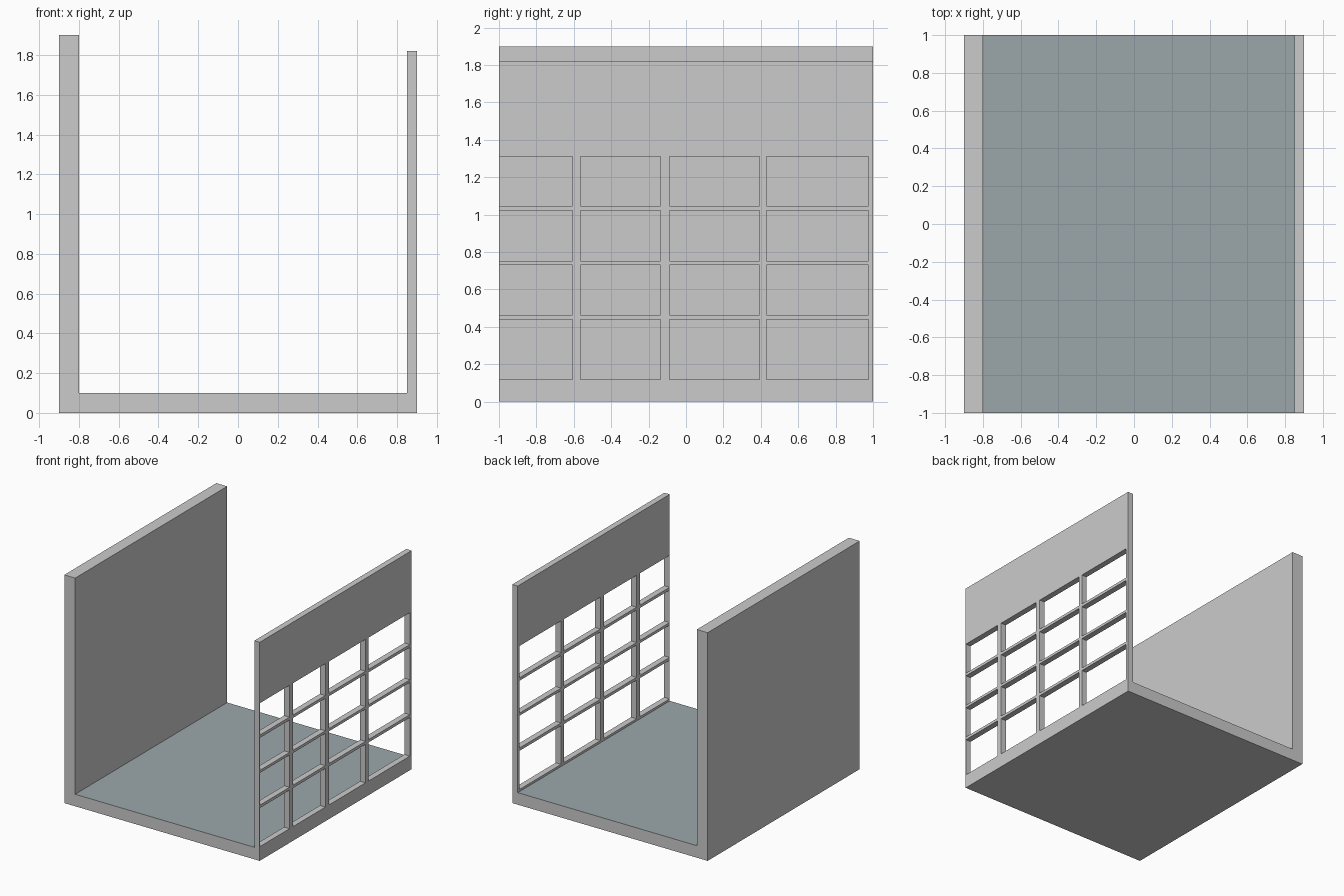
import bpy, bmesh

if "Cube" in bpy.data.objects:
    bpy.data.objects.remove(bpy.data.objects["Cube"])


def make_object(name, bm):
    bmesh.ops.recalc_face_normals(bm, faces=bm.faces)
    mesh = bpy.data.meshes.new(name)
    bm.to_mesh(mesh)
    bm.free()
    obj = bpy.data.objects.new(name, mesh)
    bpy.context.collection.objects.link(obj)
    return obj


def box(name, lo, hi):
    bm = bmesh.new()
    bmesh.ops.create_cube(bm, size=1)
    for v in bm.verts:
        v.co = [(a + b) / 2 + c * (b - a) for a, b, c in zip(lo, hi, v.co)]
    return make_object(name, bm)


# Solid left wall and floor slab
box("left_wall", (-0.9, -1, 0), (-0.8, 1, 1.9))
floor = box("floor", (-0.8, -1, 0), (0.9, 1, 0.1))

# Blue-grey finish on the floor's top face only
base = bpy.data.materials.new("plain_grey")
base.diffuse_color = (0.8, 0.8, 0.8, 1)
base.use_nodes = True
base.node_tree.nodes["Principled BSDF"].inputs["Base Color"].default_value = base.diffuse_color
finish = bpy.data.materials.new("floor_finish")
finish.diffuse_color = (0.33, 0.39, 0.41, 1)
finish.use_nodes = True
finish.node_tree.nodes["Principled BSDF"].inputs["Base Color"].default_value = finish.diffuse_color
floor.data.materials.append(base)
floor.data.materials.append(finish)
for p in floor.data.polygons:
    p.material_index = 1 if p.normal.z > 0.5 else 0

# Right wall: a grid sheet with every odd-odd cell left open as a pane
ys = [-1, -0.998, -0.607, -0.564, -0.136, -0.088, 0.393, 0.43, 0.976, 1]
zs = [0.1, 0.118, 0.439, 0.463, 0.731, 0.753, 1.023, 1.047, 1.312, 1.82]
bm = bmesh.new()
grid = [[bm.verts.new((0.875, y, z)) for z in zs] for y in ys]
for i in range(len(ys) - 1):
    for j in range(len(zs) - 1):
        if not (i % 2 and j % 2):
            bm.faces.new((grid[i][j], grid[i + 1][j],
                          grid[i + 1][j + 1], grid[i][j + 1]))
window_wall = make_object("window_wall", bm)
thick = window_wall.modifiers.new("thickness", 'SOLIDIFY')
thick.thickness = 0.05
thick.offset = 0
